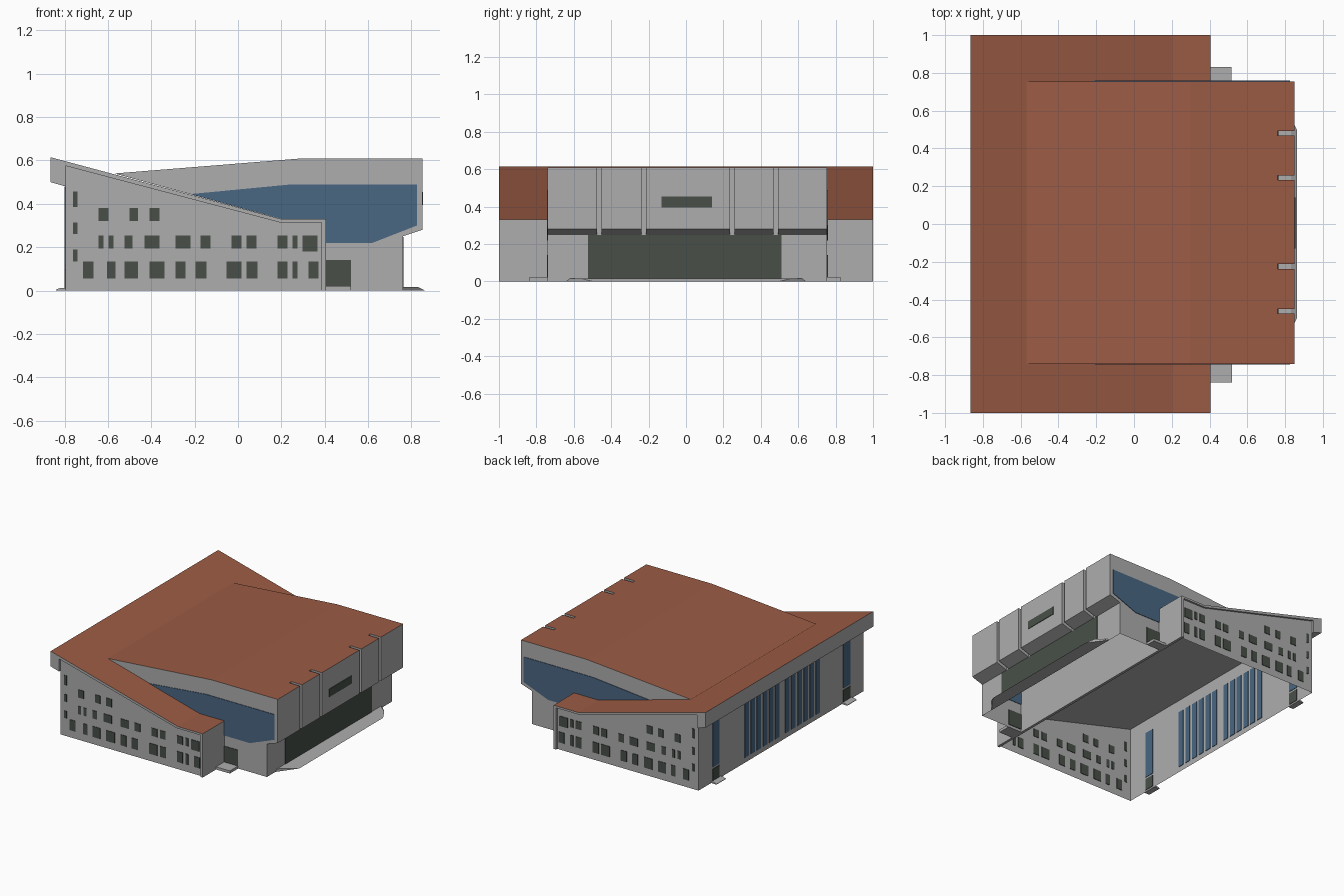
import bpy, bmesh

if "Cube" in bpy.data.objects:
    bpy.data.objects.remove(bpy.data.objects["Cube"])

def mat(name, c):
    m = bpy.data.materials.new(name)
    m.diffuse_color = (*c, 1)
    m.use_nodes = True
    m.node_tree.nodes["Principled BSDF"].inputs["Base Color"].default_value = m.diffuse_color
    return m

GREY = mat("concrete grey", (0.42, 0.42, 0.425))
RED = mat("terracotta roof", (0.33, 0.105, 0.058))
BLUE = mat("blue glass", (0.068, 0.135, 0.225))
DARK = mat("dark glass", (0.065, 0.078, 0.065))

def finish(bm, name, mats, roof_above=None):
    bmesh.ops.recalc_face_normals(bm, faces=bm.faces)
    bm.normal_update()
    if roof_above is not None:      # upward faces high on the building are roofing
        for f in bm.faces:
            if abs(f.normal.z) > 0.5 and f.calc_center_median().z > roof_above and f.normal.z > 0:
                f.material_index = 1
    me = bpy.data.meshes.new(name)
    bm.to_mesh(me)
    bm.free()
    for m in mats:
        me.materials.append(m)
    ob = bpy.data.objects.new(name, me)
    bpy.context.collection.objects.link(ob)
    return ob

def extrude_y(name, pts, y0, y1, mats, roof_above=None, skip=(), bm=None):
    """Extrude an x-z profile along y; edges listed in skip stay open."""
    own = bm is None
    bm = bm or bmesh.new()
    a = [bm.verts.new((x, y0, z)) for x, z in pts]
    b = [bm.verts.new((x, y1, z)) for x, z in pts]
    bm.faces.new(a)
    bm.faces.new(b[::-1])
    n = len(pts)
    for i in range(n):
        if i not in skip:
            j = (i + 1) % n
            bm.faces.new((a[i], b[i], b[j], a[j]))
    if own:
        return finish(bm, name, mats, roof_above)

def boxes(name, items, material):
    """Several boxes (x0,x1,y0,y1,z0,z1) in one object."""
    bm = bmesh.new()
    for x0, x1, y0, y1, z0, z1 in items:
        extrude_y("", [(x0, z0), (x1, z0), (x1, z1), (x0, z1)], y0, y1, None, bm=bm)
    return finish(bm, name, [material])

T = 0.004                 # half thickness of window plates, seen from both sides
WALL = 0.985              # recessed wing walls
Y0, Y1 = -0.74, 0.755     # sides of the hall

# Low roof: folded slab with back lip and front end wall
extrude_y("low_roof", [(-.865, .615), (.2, .33), (.405, .33), (.405, 0), (.385, 0),
                       (.385, .315), (.19, .315), (-.795, .575), (-.795, .48), (-.865, .5)],
          -1, 1, [GREY, RED], 0.3)

# Walls below the low roof, open at floor and top
extrude_y("wing_walls", [(-.795, 0), (.385, 0), (.385, .315), (.19, .315), (-.795, .575)],
          -WALL, WALL, [GREY], skip=(0, 1, 2, 3))

# Hall body, open at the floor and where it meets the low block
extrude_y("hall_body", [(-.57, .54), (.3, .61), (.76, .61), (.76, 0), (.405, 0),
                        (.405, .33), (.2, .33)],
          Y0, Y1, [GREY, RED], 0.4, skip=(3, 4, 5, 6))

# Projecting facade, split into bays by slots
edges = [Y0]
for y in (-.463, -.225, .246, .48):
    edges += [y - .012, y + .012]
edges.append(Y1)
bm = bmesh.new()
for y0, y1 in zip(edges[::2], edges[1::2]):
    extrude_y("", [(.76, .61), (.85, .61), (.85, .28), (.76, .25)], y0, y1, None, bm=bm)
finish(bm, "facade_bays", [GREY, RED], 0.4)

# Facade windows
boxes("facade_glass", [(.85 - T, .85 + T, -.13, .14, .395, .455),
                       (.76 - T, .76 + T, -.525, .51, .012, .248)], DARK)

# Large side glazing and side doors
glaze = [(-.22, .445), (.25, .49), (.825, .49), (.825, .30), (.62, .22),
         (.406, .22), (.406, .331), (.2, .331)]
for side, y in (("front", Y0), ("back", Y1)):
    extrude_y(side + "_glazing", glaze, y - T, y + T, [BLUE])
boxes("side_doors", [(.406, .52, y - T, y + T, .02, .14) for y in (Y0, Y1)], DARK)

# Punched windows on both wing walls
rows = {
    (.055, .135): [(-.714, -.667), (-.603, -.566), (-.524, -.46), (-.409, -.34), (-.289, -.242),
                   (-.196, -.145), (-.053, .016), (.039, .09), (.182, .229), (.252, .275), (.326, .372)],
    (.195, .255): [(-.644, -.621), (-.598, -.575), (-.524, -.487), (-.432, -.363), (-.289, -.219),
                   (-.173, -.127), (-.03, .016), (.039, .086), (.182, .229), (.252, .275)],
    (.18, .255): [(.298, .367)],
    (.32, .38): [(-.644, -.598), (-.501, -.46), (-.409, -.363)],
    (.385, .457): [(-.76, -.741)], (.26, .315): [(-.76, -.741)], (.135, .19): [(-.76, -.741)],
}
for side, y in (("front", -WALL), ("back", WALL)):
    boxes(side + "_windows", [(x0, x1, y - T, y + T, z0, z1)
                              for (z0, z1), xs in rows.items() for x0, x1 in xs], DARK)

# Tall glass strips and doors on the rear wall
XB = -.795
strips = [(XB - T, XB + T, s + i * .073, s + i * .073 + .048, .04, .48)
          for s in (-.46, .025) for i in range(6)]
strips += [(XB - T, XB + T, y - .04, y + .04, .115, .47) for y in (-.78, .78)]
boxes("rear_glass_strips", strips, BLUE)
boxes("rear_doors", [(XB - T, XB + T, y - .04, y + .04, .012, .1) for y in (-.78, .78)], DARK)

# Door steps
boxes("side_steps", [(.405, .52, -.84, Y0, 0, .02), (.405, .515, Y1, .83, 0, .02)], GREY)
for side, y in (("right", -.78), ("left", .78)):
    extrude_y("rear_step_" + side, [(XB, 0), (XB, .012), (-.82, .012), (-.84, .004), (-.84, 0)],
              y - .055, y + .055, [GREY])

# Entrance platform, tapering outward
bm = bmesh.new()
top = [bm.verts.new(p) for p in ((.76, -.62, .016), (.83, -.56, .016), (.83, .56, .016), (.76, .62, .016))]
low = [bm.verts.new(p) for p in ((.76, -.64, 0), (.862, -.5, 0), (.862, .5, 0), (.76, .64, 0))]
bm.faces.new(top)
bm.faces.new(low[::-1])
for i in range(4):
    j = (i + 1) % 4
    bm.faces.new((top[i], low[i], low[j], top[j]))
finish(bm, "entrance_platform", [GREY])
